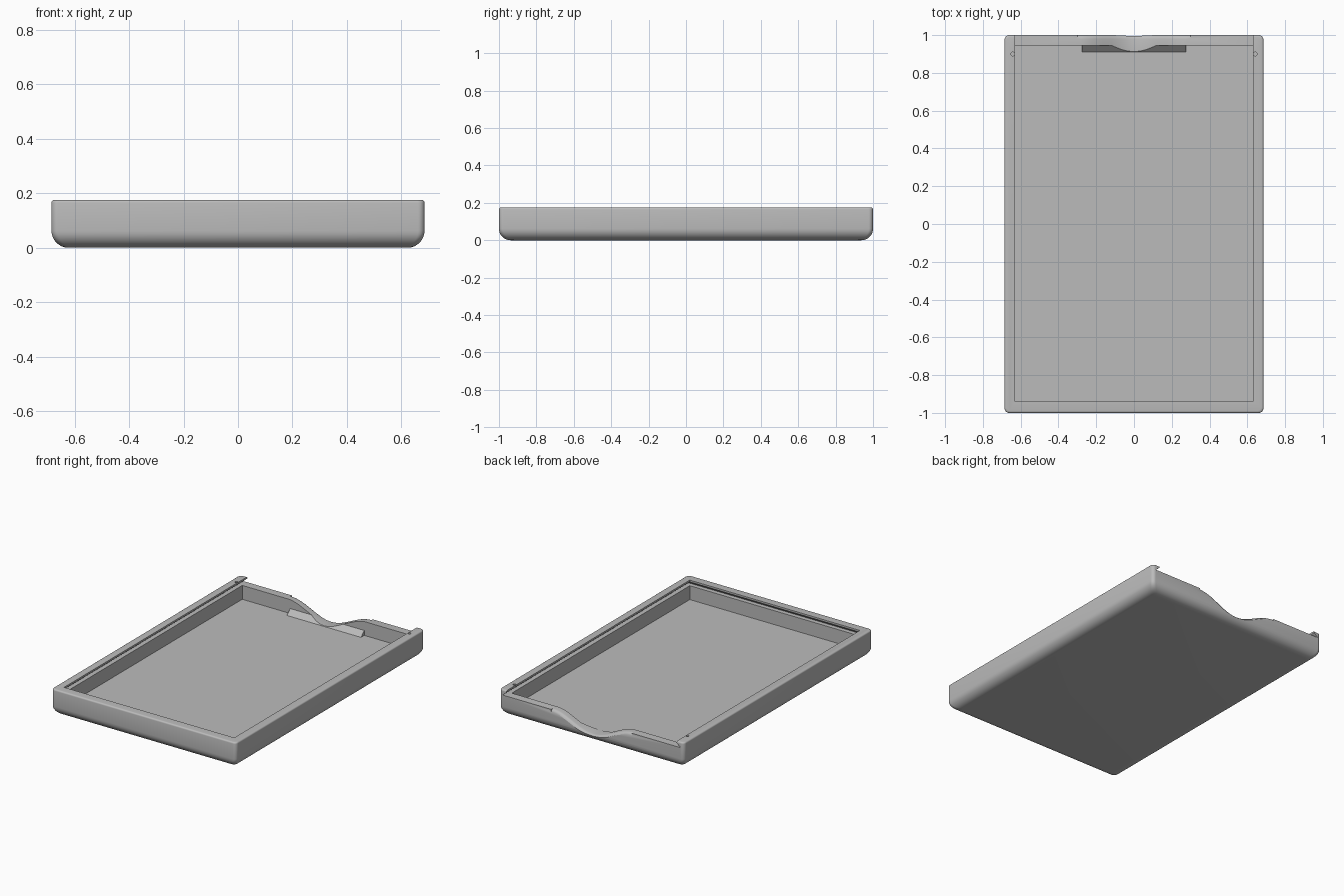
import bpy, bmesh, math
from mathutils import Vector

cube = bpy.data.objects.get("Cube")
if cube:
    bpy.data.objects.remove(cube, do_unlink=True)

HX, HY, HZ = 0.685, 1.0, 0.175      # outer half width, half length, height
IX, FRONT, BACK = 0.63, -0.94, 0.945  # inside of the walls
FLOOR, LEDGE = 0.045, 0.138         # floor and lid ledge heights

grey = bpy.data.materials.new("plain grey")
grey.use_nodes = True
grey.diffuse_color = (0.5, 0.5, 0.5, 1)
grey.node_tree.nodes["Principled BSDF"].inputs["Base Color"].default_value = grey.diffuse_color


def loft(name, rings):
    """Closed solid through rings of equal point count."""
    bm = bmesh.new()
    loops = [[bm.verts.new(p) for p in ring] for ring in rings]
    n = len(loops[0])
    for a, b in zip(loops, loops[1:]):
        for i in range(n):
            j = (i + 1) % n
            bm.faces.new((a[i], a[j], b[j], b[i]))
    bm.faces.new(loops[0][::-1])
    bm.faces.new(loops[-1])
    bmesh.ops.recalc_face_normals(bm, faces=bm.faces)
    mesh = bpy.data.meshes.new(name)
    bm.to_mesh(mesh)
    bm.free()
    mesh.materials.append(grey)
    obj = bpy.data.objects.new(name, mesh)
    bpy.context.collection.objects.link(obj)
    return obj


def rounded_ring(inset, z, r=0.024, steps=6):
    pts = []
    for k, (sx, sy) in enumerate(((1, 1), (-1, 1), (-1, -1), (1, -1))):
        for i in range(steps + 1):
            a = math.pi / 2 * (k + i / steps)
            pts.append((sx * (HX - inset - r) + r * math.cos(a),
                        sy * (HY - inset - r) + r * math.sin(a), z))
    return pts


def rect_ring(hx, y0, y1, z):
    return [(hx, y1, z), (-hx, y1, z), (-hx, y0, z), (hx, y0, z)]


def combine(target, tool, operation):
    """Apply a boolean and remove the tool."""
    tool.hide_render = True
    mod = target.modifiers.new("cut", "BOOLEAN")
    mod.operation, mod.object, mod.solver = operation, tool, "EXACT"
    deps = bpy.context.evaluated_depsgraph_get()
    mesh = bpy.data.meshes.new_from_object(target.evaluated_get(deps))
    target.modifiers.clear()
    target.data = mesh
    bpy.data.objects.remove(tool, do_unlink=True)


# Outer shell: large round at the bottom edge, small one at the top
rings = []
R, r = 0.062, 0.01
for i in range(9):
    a = math.pi / 2 * i / 8
    rings.append(rounded_ring(R * (1 - math.sin(a)), R * (1 - math.cos(a))))
for i in range(5):
    a = math.pi / 2 * i / 4
    rings.append(rounded_ring(r * (1 - math.cos(a)), HZ - r * (1 - math.sin(a))))
tray = loft("tray", rings)

# Main cavity
combine(tray, loft("cavity", [rect_ring(IX, FRONT, BACK, z) for z in (FLOOR, 0.3)]), "DIFFERENCE")

# Dovetail slot for a sliding lid, open at the back
slot = loft("lid_slot", [rect_ring(IX + 0.03, FRONT - 0.03, 1.1, LEDGE),
                         rect_ring(IX + 0.001, FRONT - 0.001, 1.1, 0.163),
                         rect_ring(IX + 0.001, FRONT - 0.001, 1.1, 0.3)])
combine(tray, slot, "DIFFERENCE")

# Sloped thickening inside the back wall
ramp = loft("ramp", [[(x, 0.91, FLOOR), (x, BACK, 0.078), (x, 0.97, 0.078),
                      (x, 0.97, 0.03), (x, 0.91, 0.03)] for x in (-0.275, 0.275)])
combine(tray, ramp, "UNION")


# Finger scoop in the back wall, with a rounded outer edge
def scoop_ring(y, drop):
    pts = []
    for i in range(33):
        x = -0.3 + 0.6 * i / 32
        wave = (1 - math.cos(math.pi * x / 0.3)) / 2
        pts.append((x, y, 0.048 + (LEDGE + 0.001 - 0.048) * wave - drop))
    return pts + [(0.3, y, 0.3), (-0.3, y, 0.3)]


profile = [(0.88, 0), (0.98, 0), (0.988, 0.002), (0.995, 0.007), (1.0, 0.016), (1.02, 0.05)]
combine(tray, loft("scoop", [scoop_ring(y, d) for y, d in profile]), "DIFFERENCE")

# Small catch holes in the side rails
for side in (-1, 1):
    hole = loft("catch_hole", [[(side * 0.642 + 0.01 * math.cos(a), 0.9 + 0.01 * math.sin(a), z)
                                for a in (math.tau * i / 16 for i in range(16))]
                               for z in (0.145, 0.3)])
    combine(tray, hole, "DIFFERENCE")

# Smooth rounds, crisp edges
bpy.ops.object.select_all(action="DESELECT")
tray.select_set(True)
bpy.context.view_layer.objects.active = tray
bpy.ops.object.shade_smooth_by_angle(angle=math.radians(30))
